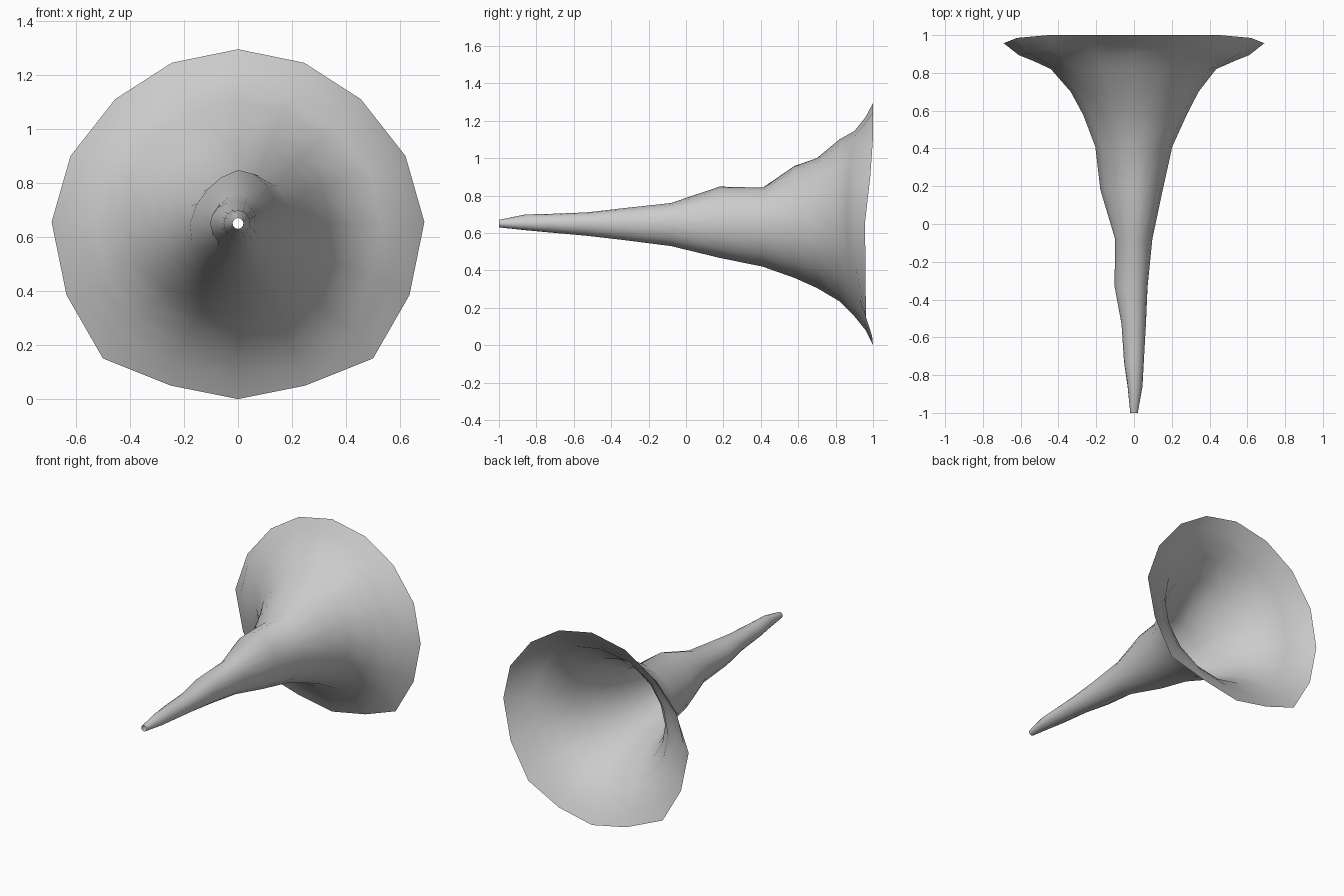
import bpy, bmesh, math

if "Cube" in bpy.data.objects:
    bpy.data.objects.remove(bpy.data.objects["Cube"])

N = 16
CX, CZ = 0.0, 0.65

# horn sections: y, left radius, right radius, bottom z, top z,
# backward shift of the sides, skew (upper left pulled in, lower left pushed out)
SECTIONS = [
    (-1.00, .020, .020, .630, .670, 0, 0),
    (-0.86, .034, .045, .615, .699, 0, 0),
    (-0.73, .053, .052, .603, .702, 0, 0),
    (-0.53, .066, .063, .585, .710, 0, 0),
    (-0.33, .103, .072, .562, .733, 0, 0),
    (-0.08, .100, .097, .530, .760, 0, .04),
    (0.18, .178, .152, .467, .848, 0, .10),
    (0.41, .205, .203, .420, .842, 0, .12),
    (0.58, .270, .280, .360, .958, 0, .08),
    (0.70, .335, .342, .306, 1.00, 0, .04),
    (0.82, .440, .435, .235, 1.10, 0, 0),
    (0.90, .530, .530, .155, 1.145, .038, 0),
    (0.96, .610, .610, .080, 1.22, .066, 0),
]
# right half of the flared rim, top to bottom: x, y, z
RIM = [(0, 1, 1.295), (.245, 1, 1.245), (.455, 1, 1.11), (.62, .985, .90),
       (.69, .957, .655), (.635, .96, .385), (.50, .962, .15),
       (.25, .995, .05), (0, 1, 0)]


def section_ring(y, left, right, bottom, top, shift, skew):
    ring = []
    for i in range(N):
        a = 2 * math.pi * i / N
        s, c = math.sin(a), math.cos(a)
        k = 1 + (skew * 2 * s * c if s < 0 else 0)
        if s < 0 and c < 0:
            k = 1 + skew * 2 * s * c * 0.5
        x = CX + k * s * (right if s > 0 else left)
        z = CZ + k * c * ((top - CZ) if c > 0 else (CZ - bottom))
        ring.append((x, y - shift * s * s, z))
    return ring


bm = bmesh.new()
rings = [section_ring(*s) for s in SECTIONS]
rings.append(RIM + [(-x, y, z) for x, y, z in RIM[-2:0:-1]])
loops = [[bm.verts.new(p) for p in r] for r in rings]

# open tube skinned between neighbouring sections, facing outward
for a, b in zip(loops, loops[1:]):
    for i in range(N):
        j = (i + 1) % N
        bm.faces.new((a[i], a[j], b[j], b[i]))
bm.normal_update()
bm.faces.ensure_lookup_table()
f = bm.faces[N * 5]
c = f.calc_center_median()
if f.normal.x * c.x + f.normal.z * (c.z - CZ) < 0:
    bmesh.ops.reverse_faces(bm, faces=bm.faces)

mesh = bpy.data.meshes.new("horn_bell")
bm.to_mesh(mesh)
bm.free()
horn = bpy.data.objects.new("horn_bell", mesh)
bpy.context.collection.objects.link(horn)
for p in mesh.polygons:
    p.use_smooth = True
